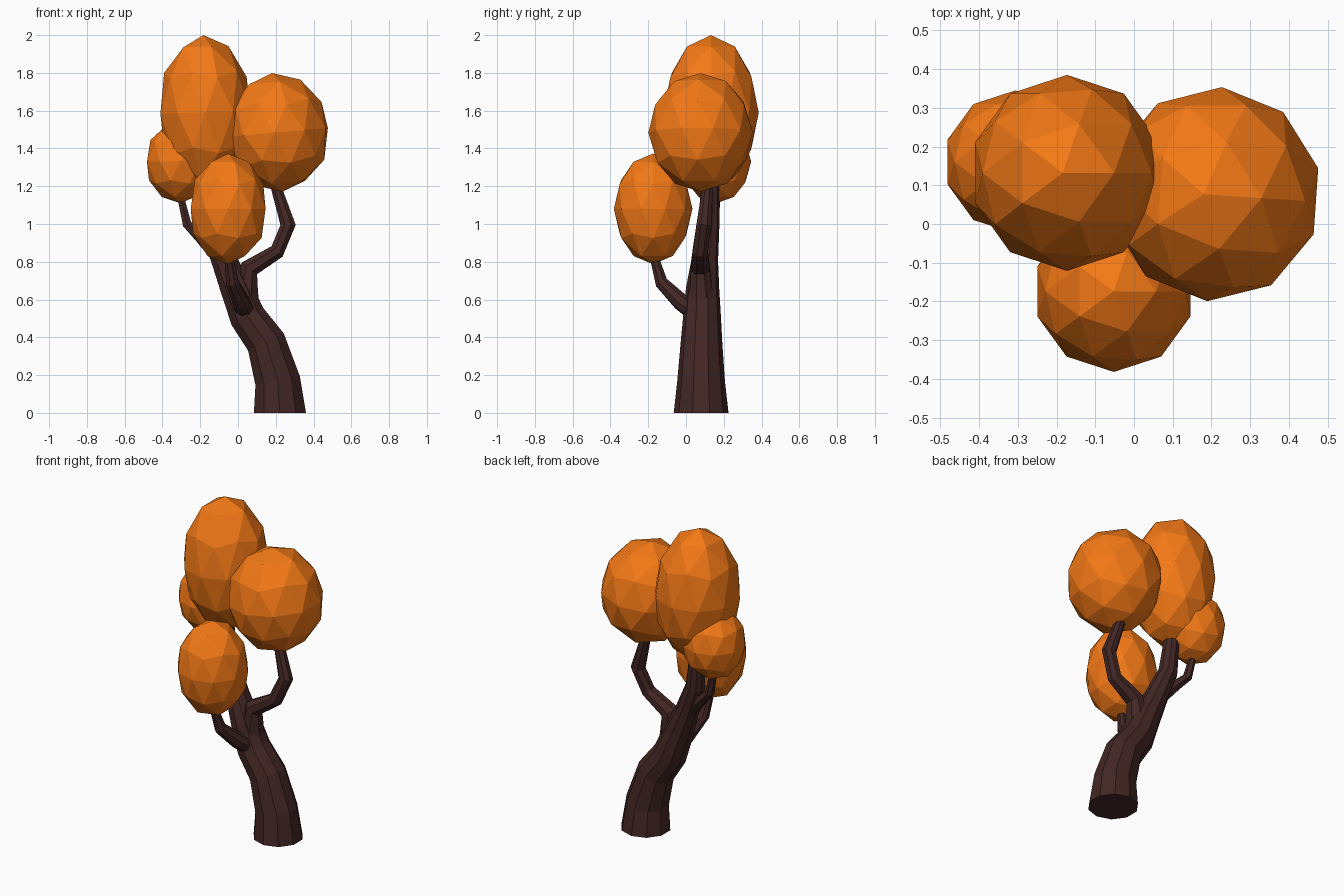
import bpy, bmesh, math
from mathutils import Vector, Matrix

if "Cube" in bpy.data.objects:
    bpy.data.objects.remove(bpy.data.objects["Cube"])


def material(name, rgb):
    m = bpy.data.materials.new(name)
    m.diffuse_color = (*rgb, 1)
    m.use_nodes = True
    m.node_tree.nodes["Principled BSDF"].inputs["Base Color"].default_value = m.diffuse_color
    return m


bark = material("bark", (0.055, 0.02, 0.018))
leaves = material("orange_leaves", (0.9, 0.19, 0.008))


def finish(bm, name, mat):
    bmesh.ops.recalc_face_normals(bm, faces=bm.faces)
    mesh = bpy.data.meshes.new(name)
    bm.to_mesh(mesh)
    bm.free()
    mesh.materials.append(mat)
    obj = bpy.data.objects.new(name, mesh)
    bpy.context.collection.objects.link(obj)
    return obj


def limb(name, path, sides):
    """Faceted tapering tube through (x, y, z, radius) points."""
    bm = bmesh.new()
    pts = [Vector(p[:3]) for p in path]
    rings = []
    for i, p in enumerate(pts):
        a, b = pts[max(i - 1, 0)], pts[min(i + 1, len(pts) - 1)]
        t = (b - a).normalized()
        if p.z == 0:
            t = Vector((0, 0, 1))
        q = Vector((0, 0, 1)).rotation_difference(t)
        ring = []
        for k in range(sides):
            ang = 2 * math.pi * (k + 0.5) / sides
            v = Vector((math.cos(ang), math.sin(ang), 0)) * path[i][3]
            ring.append(bm.verts.new(p + q @ v))
        rings.append(ring)
    for lo, hi in zip(rings, rings[1:]):
        for k in range(sides):
            n = (k + 1) % sides
            bm.faces.new((lo[k], lo[n], hi[n], hi[k]))
    bm.faces.new(rings[0])
    bm.faces.new(rings[-1])
    return finish(bm, name, bark)


def crown(name, centre, size, tilt=0, spin=0):
    """Stretched low-poly ball of leaves."""
    bm = bmesh.new()
    bmesh.ops.create_icosphere(bm, subdivisions=2, radius=1)
    m = (Matrix.Translation(centre) @ Matrix.Rotation(math.radians(tilt), 4, 'Y')
         @ Matrix.Rotation(math.radians(spin), 4, 'Z')
         @ Matrix.Diagonal((*size, 1)))
    bmesh.ops.transform(bm, matrix=m, verts=bm.verts)
    return finish(bm, name, leaves)


# Trunk continuing into the tall left limb
limb("trunk", [(0.222, 0.08, 0, 0.145), (0.21, 0.08, 0.17, 0.126),
               (0.148, 0.082, 0.375, 0.11), (0.05, 0.085, 0.51, 0.1),
               (-0.01, 0.088, 0.66, 0.088), (-0.075, 0.1, 0.81, 0.07),
               (-0.15, 0.12, 1.0, 0.057), (-0.175, 0.13, 1.25, 0.045)], 10)

# Side branches
limb("right_branch", [(0.05, 0.085, 0.52, 0.075), (0.045, 0.08, 0.64, 0.066),
                      (0.06, 0.075, 0.765, 0.055), (0.207, 0.075, 0.855, 0.043),
                      (0.265, 0.095, 0.995, 0.043), (0.2, 0.115, 1.2, 0.03)], 8)
limb("front_branch", [(0.05, 0.07, 0.52, 0.055), (0.015, -0.03, 0.59, 0.047),
                      (-0.03, -0.13, 0.69, 0.036), (-0.05, -0.17, 0.83, 0.025)], 8)
limb("left_branch", [(-0.08, 0.1, 0.8, 0.045), (-0.2, 0.13, 0.93, 0.033),
                     (-0.27, 0.15, 1.0, 0.027), (-0.305, 0.16, 1.15, 0.02)], 6)

# Leaf crowns
crown("tall_crown", (-0.173, 0.132, 1.59), (0.25, 0.253, 0.41), tilt=-1.5)
crown("right_crown", (0.208, 0.077, 1.485), (0.277, 0.277, 0.315), tilt=-5, spin=-4)
crown("front_crown", (-0.052, -0.174, 1.08), (0.208, 0.208, 0.293))
crown("left_crown", (-0.306, 0.16, 1.33), (0.185, 0.185, 0.22))
